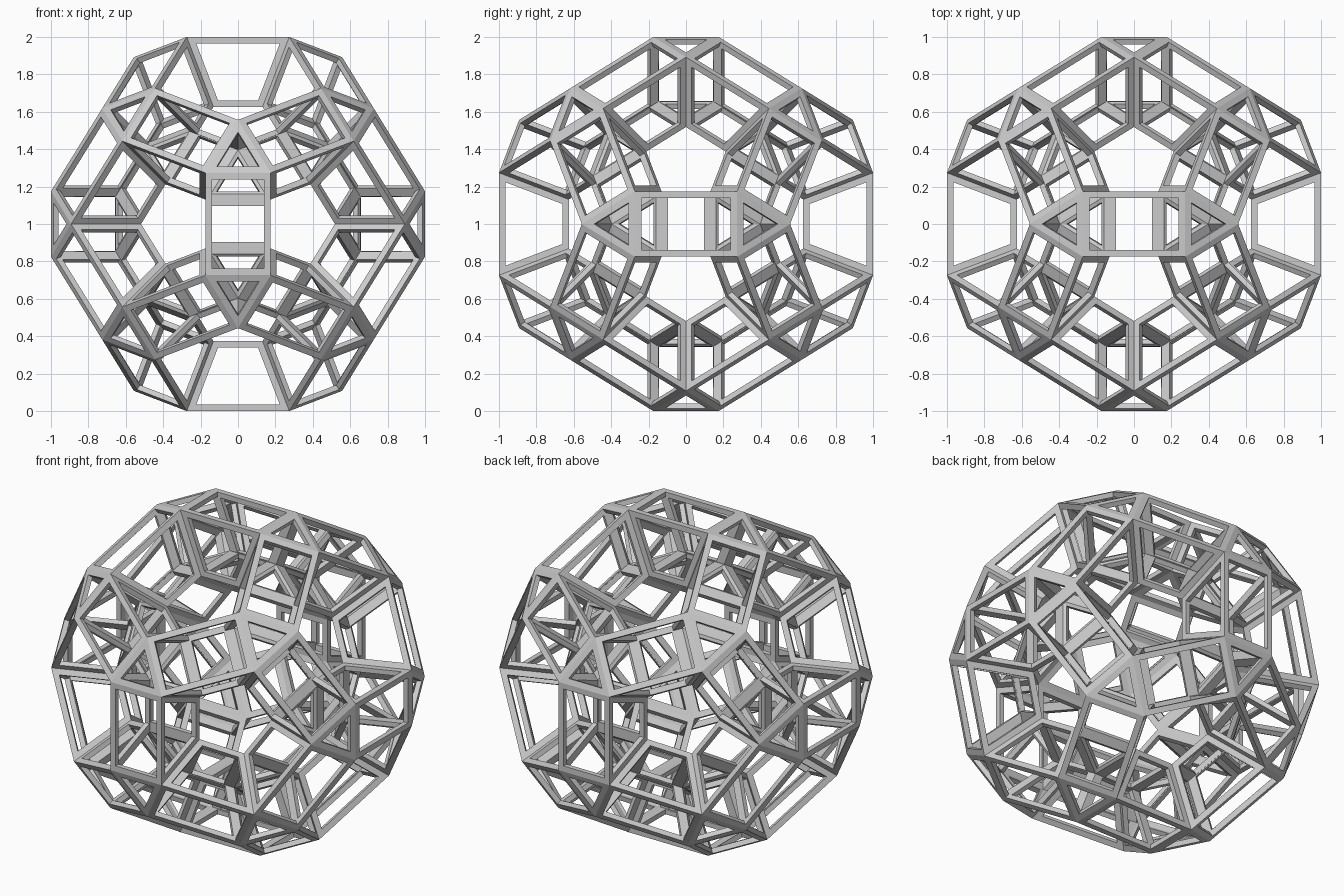
import bpy, bmesh
from itertools import combinations
from math import sqrt
from mathutils import Vector

if "Cube" in bpy.data.objects:
    bpy.data.objects.remove(bpy.data.objects["Cube"])

PHI = (1 + sqrt(5)) / 2
R_OUT, R_IN = 1.032, 0.632      # distance of outer / inner triangles from the centre
TRI_R = 0.202                   # circumradius of every triangle
BAR, DEPTH = 0.035, 0.03        # bar width and thickness

# five-fold axes (pentagonal tunnels)
axes5 = []
for a in (1, -1):
    for b in (1, -1):
        p = (a * PHI, 0, b)
        axes5 += [Vector((p[-k], p[1 - k], p[2 - k])) for k in range(3)]


def adjacent(i, j):
    return (axes5[i] - axes5[j]).length < 2.1


# three-fold axes: triples of neighbouring five-fold axes
triples = [t for t in combinations(range(12), 3)
           if all(adjacent(i, j) for i, j in combinations(t, 2))]

bm = bmesh.new()
shells = []
for radius in (R_OUT, R_IN):
    corner = {}
    for t in triples:
        axis = sum((axes5[i] for i in t), Vector()).normalized()
        for c in t:
            side = axes5[c] - axis * axes5[c].dot(axis)
            corner[t, c] = bm.verts.new(axis * radius + side.normalized() * TRI_R)
    shells.append(corner)
outer, inner = shells

# triangles on both shells
for s in shells:
    for t in triples:
        bm.faces.new([s[t, c] for c in t])

# rectangles on both shells, tunnel walls between the shells
for t, u in combinations(triples, 2):
    shared = sorted(set(t) & set(u))
    if len(shared) == 2:
        c, d = shared
        for s in shells:
            bm.faces.new([s[t, c], s[t, d], s[u, d], s[u, c]])
        for k in shared:
            bm.faces.new([outer[t, k], outer[u, k], inner[u, k], inner[t, k]])

bmesh.ops.recalc_face_normals(bm, faces=bm.faces[:])
bm.normal_update()

# open every face to leave a flat frame
panels = bm.faces[:]
bmesh.ops.inset_individual(bm, faces=panels, thickness=BAR, use_even_offset=True)
bmesh.ops.delete(bm, geom=panels, context='FACES')

mesh = bpy.data.meshes.new("lattice_frame")
bm.to_mesh(mesh)
bm.free()
frame = bpy.data.objects.new("lattice_frame", mesh)
bpy.context.collection.objects.link(frame)
frame.location.z = 1

# give the frames thickness
solid = frame.modifiers.new("thickness", 'SOLIDIFY')
solid.thickness = DEPTH
solid.offset = -1
solid.use_even_offset = True
solid.use_quality_normals = True
